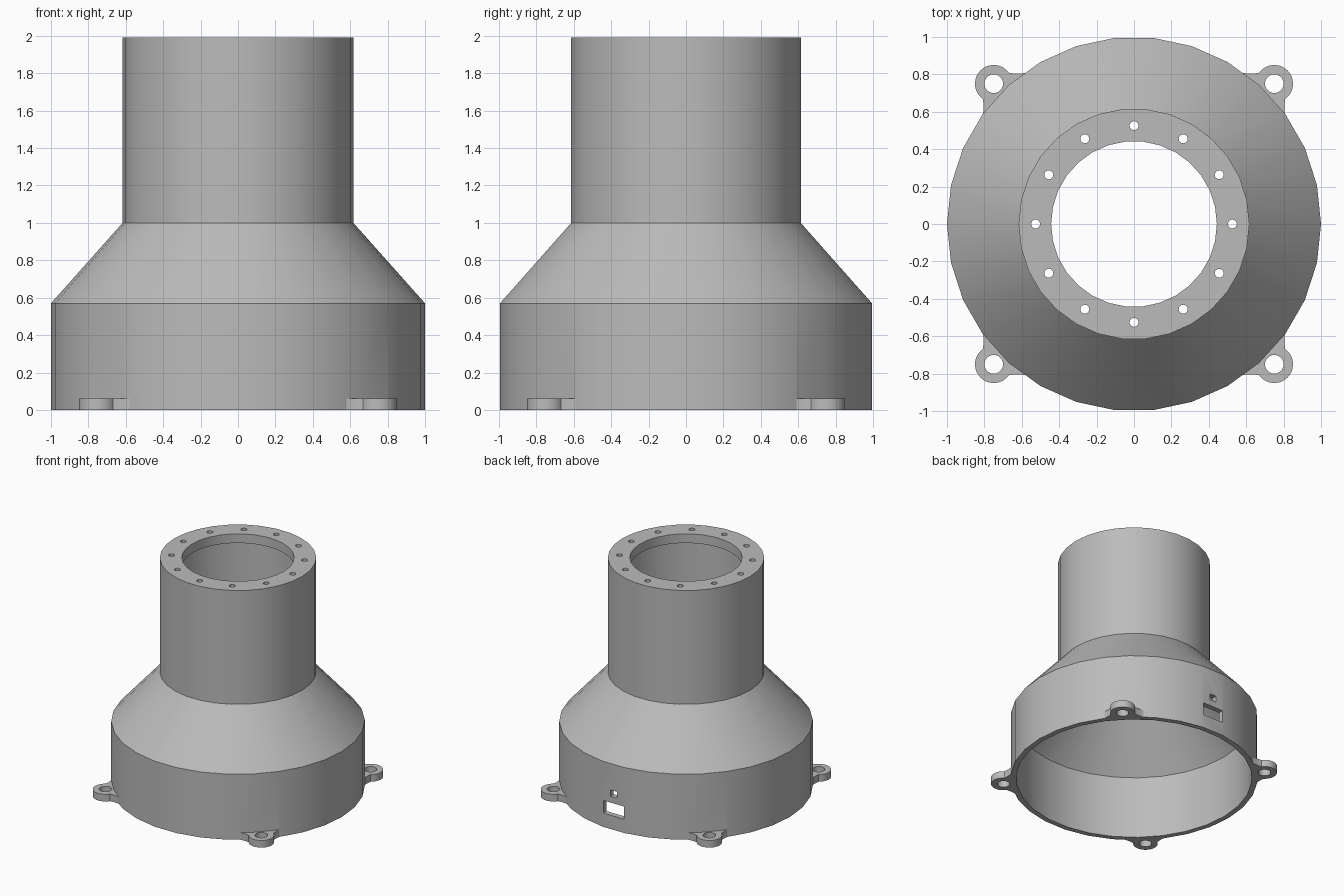
import bpy
import bmesh
from math import cos, sin, pi, radians
from mathutils import Matrix

cube = bpy.data.objects.get("Cube")
if cube:
    bpy.data.objects.remove(cube, do_unlink=True)

grey = bpy.data.materials.new("plain grey")
grey.use_nodes = True
COLOUR = (0.5, 0.5, 0.5, 1)
grey.diffuse_color = COLOUR
grey.node_tree.nodes["Principled BSDF"].inputs["Base Color"].default_value = COLOUR


def finish(name, bm):
    bmesh.ops.recalc_face_normals(bm, faces=bm.faces)
    mesh = bpy.data.meshes.new(name)
    bm.to_mesh(mesh)
    bm.free()
    mesh.materials.append(grey)
    obj = bpy.data.objects.new(name, mesh)
    bpy.context.collection.objects.link(obj)
    return obj


def lathe(name, profile, sides=30):
    """Revolve a closed (radius, height) profile around z."""
    bm = bmesh.new()
    rings = []
    for i in range(sides):
        a = 2 * pi * i / sides
        rings.append([bm.verts.new((r * cos(a), r * sin(a), z)) for r, z in profile])
    n = len(profile)
    for i in range(sides):
        p, q = rings[i], rings[(i + 1) % sides]
        for j in range(n):
            k = (j + 1) % n
            bm.faces.new((p[j], q[j], q[k], p[k]))
    return finish(name, bm)


def prism(bm, outline, height, turn):
    """Extrude an outline up from z = 0, then turn it around z."""
    face = bm.faces.new([bm.verts.new((x, y, 0)) for x, y in outline])
    up = bmesh.ops.extrude_face_region(bm, geom=[face])["geom"]
    top = [v for v in up if isinstance(v, bmesh.types.BMVert)]
    bmesh.ops.translate(bm, verts=top, vec=(0, 0, height))
    bmesh.ops.rotate(bm, verts=list(face.verts) + top, matrix=Matrix.Rotation(turn, 3, "Z"))


def drill(bm, radius, distance, turn, low, high, sides):
    bmesh.ops.create_cone(
        bm, cap_ends=True, segments=sides, radius1=radius, radius2=radius, depth=high - low,
        matrix=Matrix.Translation((distance * cos(turn), distance * sin(turn), (low + high) / 2)))


def box(bm, width, low, high):
    """Box cutter through the back wall."""
    bmesh.ops.create_cube(bm, size=1, matrix=Matrix.Translation((0, 0.98, (low + high) / 2))
                          @ Matrix.Diagonal((width, 0.3, high - low, 1)))


def combine(target, tool, operation):
    mod = target.modifiers.new(operation, "BOOLEAN")
    mod.operation, mod.object, mod.solver = operation, tool, "EXACT"
    bpy.ops.object.select_all(action="DESELECT")
    bpy.context.view_layer.objects.active = target
    target.select_set(True)
    bpy.ops.object.modifier_apply(modifier=mod.name)
    bpy.data.objects.remove(tool, do_unlink=True)


# Hollow stepped housing with a lipped top opening
housing = lathe("housing", [
    (1.0, 0), (1.0, 0.57), (0.617, 1.0), (0.617, 1.99), (0.443, 1.99),
    (0.443, 1.91), (0.572, 1.91), (0.572, 0.985), (0.955, 0.555), (0.955, 0)])

# Four flared mounting lugs
LUG = 1.061
side = [(0.945, 0.19), (0.965, 0.185), (0.99, 0.15), (1.015, 0.122)]
arc = [(LUG + 0.1 * cos(radians(a)), 0.1 * sin(radians(a))) for a in range(100, -101, -10)]
outline = side + arc + [(x, -y) for x, y in reversed(side)] + [(0.968, 0)]
corners = [radians(45 + 90 * i) for i in range(4)]
bm = bmesh.new()
for turn in corners:
    prism(bm, outline, 0.062, turn)
combine(housing, finish("mounting_lugs", bm), "UNION")

# Lug holes, top bolt holes and the two back openings
bm = bmesh.new()
for turn in corners:
    drill(bm, 0.05, LUG, turn, -0.1, 0.2, 24)
for i in range(12):
    drill(bm, 0.024, 0.526, radians(30 * i), 1.85, 2.1, 16)
box(bm, 0.2, 0.12, 0.23)
box(bm, 0.065, 0.285, 0.34)
combine(housing, finish("hole_cutter", bm), "DIFFERENCE")

housing.select_set(True)
bpy.context.view_layer.objects.active = housing
bpy.ops.object.shade_smooth_by_angle(angle=radians(25))
